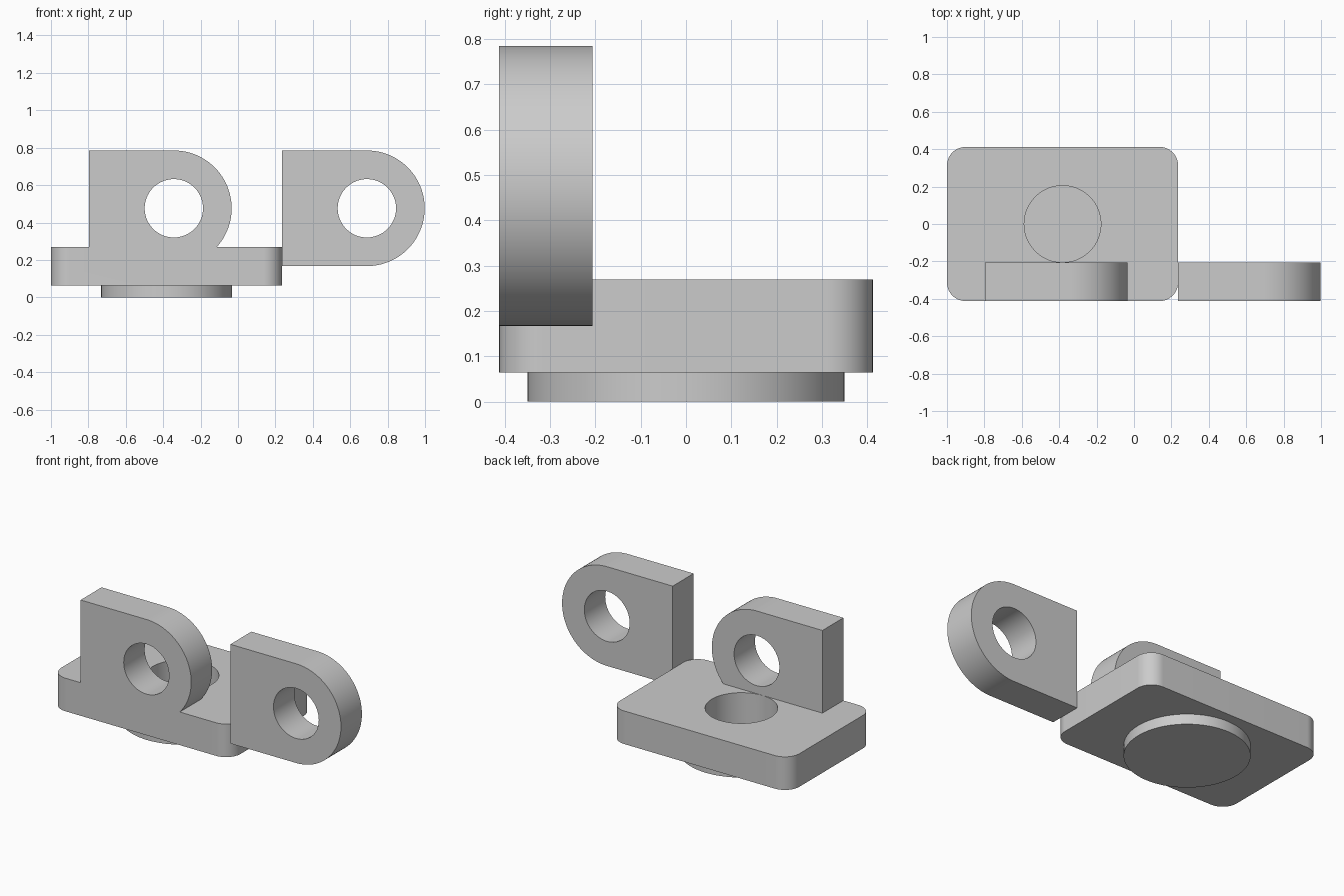
import bpy, bmesh
from math import sin, cos, pi, radians
from mathutils import Vector

old = bpy.data.objects.get("Cube")
if old:
    bpy.data.objects.remove(old, do_unlink=True)

grey = bpy.data.materials.new("light grey")
grey.use_nodes = True
colour = (0.6, 0.6, 0.6, 1)
grey.diffuse_color = colour
grey.node_tree.nodes["Principled BSDF"].inputs["Base Color"].default_value = colour

THICK = 0.206            # plate and lug thickness
HALF = 0.412             # half depth of the plate
BOTTOM = 0.064           # underside of the plate
LEFT, RIGHT = -1.0, 0.236
MID = (LEFT + RIGHT) / 2


def arc(cx, cy, r, start, end, steps):
    angles = [radians(start + (end - start) * i / steps) for i in range(steps + 1)]
    return [(cx + r * cos(a), cy + r * sin(a)) for a in angles]


def circle(cx, cy, r):
    return arc(cx, cy, r, 0, 360, 96)[:-1]


def prism(name, outline, start, depth, upright=False):
    """Extrude an outline along z, or along y for an upright part."""
    bm = bmesh.new()
    place = (lambda a, b: (a, start, b)) if upright else (lambda a, b: (a, b, start))
    face = bm.faces.new([bm.verts.new(place(a, b)) for a, b in outline])
    new = bmesh.ops.extrude_face_region(bm, geom=[face])["geom"]
    move = Vector((0, depth, 0)) if upright else Vector((0, 0, depth))
    bmesh.ops.translate(bm, vec=move, verts=[g for g in new if isinstance(g, bmesh.types.BMVert)])
    bmesh.ops.recalc_face_normals(bm, faces=bm.faces)
    mesh = bpy.data.meshes.new(name)
    bm.to_mesh(mesh)
    bm.free()
    obj = bpy.data.objects.new(name, mesh)
    bpy.context.collection.objects.link(obj)
    mesh.materials.append(grey)
    return obj


def activate(obj):
    bpy.ops.object.select_all(action='DESELECT')
    obj.select_set(True)
    bpy.context.view_layer.objects.active = obj


def combine(obj, other, operation):
    """Boolean with another part, which is used up."""
    mod = obj.modifiers.new(operation.lower(), 'BOOLEAN')
    mod.operation, mod.solver, mod.object = operation, 'EXACT', other
    activate(obj)
    bpy.ops.object.modifier_apply(modifier=mod.name)
    bpy.data.objects.remove(other, do_unlink=True)


def lug(name, x):
    """Square-backed eye with a rounded end and a pin hole."""
    cx, cz, r = x + 0.453, 0.476, 0.309
    outline = [(x, cz + r), (x, cz - r)] + arc(cx, cz, r, -90, 90, 64)
    obj = prism(name, outline, -HALF, THICK, True)
    combine(obj, prism("pin_hole", circle(cx, cz, 0.156), -HALF - 0.1, THICK + 0.2, True),
            'DIFFERENCE')
    return obj


# Rounded plate
corner = 0.1
outline = []
for sx, sy, a in ((1, 1, 0), (-1, 1, 90), (-1, -1, 180), (1, -1, 270)):
    outline += arc(MID + sx * ((RIGHT - LEFT) / 2 - corner), sy * (HALF - corner),
                   corner, a, a + 90, 20)
plate = prism("base_plate", outline, BOTTOM, THICK)

# Lug joined flush with the front of the plate, then the round pocket
combine(plate, lug("plate_lug", -0.796), 'UNION')
combine(plate, prism("pocket", circle(MID, 0, 0.205), BOTTOM - 0.1, THICK + 0.2), 'DIFFERENCE')

# Second lug beside the plate, and the disc that closes the pocket
side_lug = lug("side_lug", RIGHT)
disc = prism("bottom_disc", circle(MID, 0, 0.35), 0, BOTTOM)

for obj in (plate, side_lug, disc):
    activate(obj)
    bpy.ops.object.shade_smooth_by_angle(angle=radians(30))
